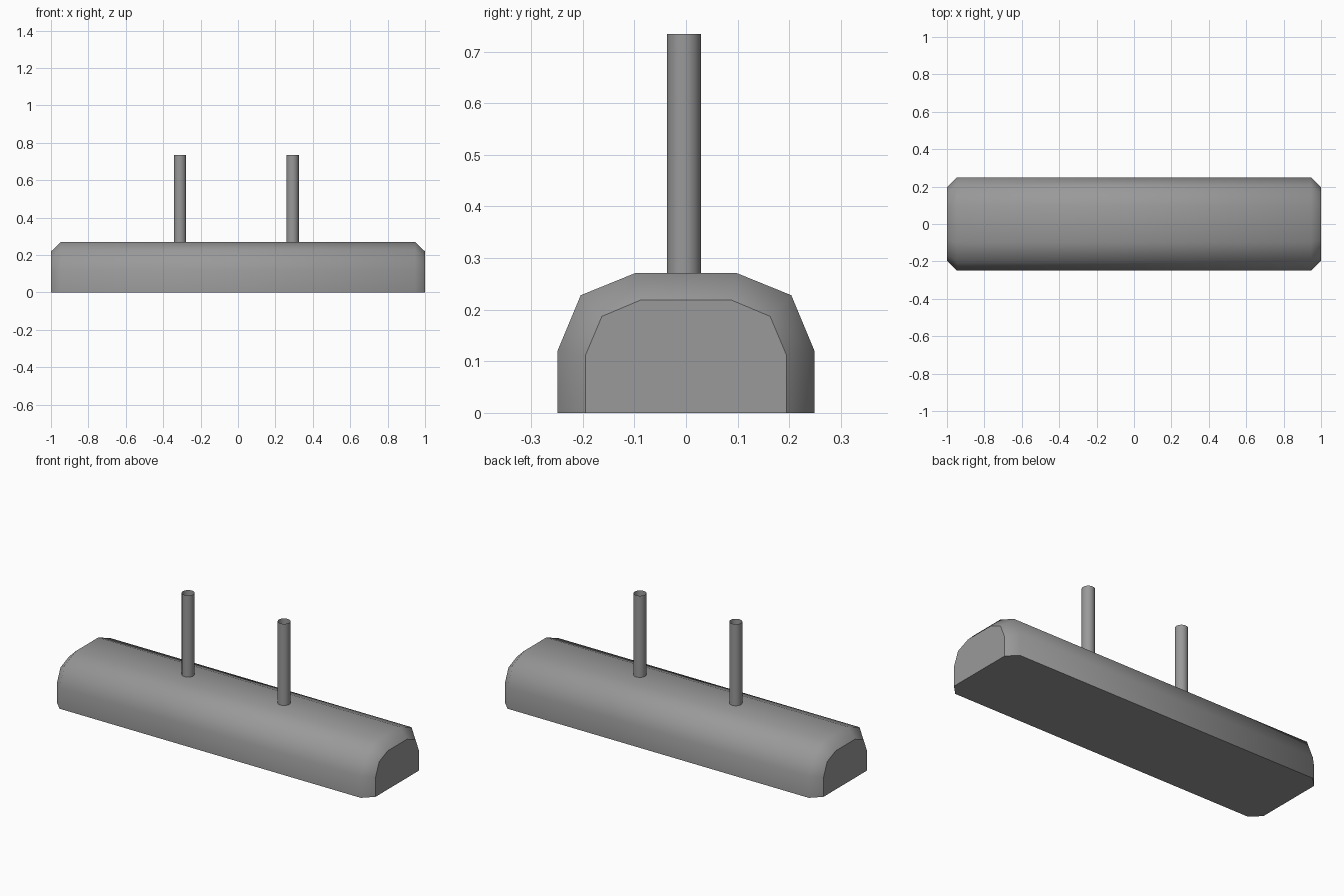
import bpy, bmesh, math

if "Cube" in bpy.data.objects:
    bpy.data.objects.remove(bpy.data.objects["Cube"])

grey = bpy.data.materials.new("mid grey")
grey.diffuse_color = (0.32, 0.32, 0.32, 1)
grey.use_nodes = True
grey.node_tree.nodes["Principled BSDF"].inputs["Base Color"].default_value = grey.diffuse_color


def make_object(name, bm):
    mesh = bpy.data.meshes.new(name)
    bm.to_mesh(mesh)
    bm.free()
    mesh.materials.append(grey)
    obj = bpy.data.objects.new(name, mesh)
    bpy.context.collection.objects.link(obj)
    return obj


# Rounded bar: half profiles (y, z) mirrored, lofted through four sections
FULL = [(0.249, 0), (0.249, 0.12), (0.204, 0.228), (0.098, 0.271)]
END = [(0.195, 0), (0.195, 0.111), (0.163, 0.187), (0.087, 0.219)]
bm = bmesh.new()
rings = []
for x, half in ((-1, END), (-0.946, FULL), (0.946, FULL), (1, END)):
    points = half + [(-y, z) for y, z in reversed(half)]
    rings.append([bm.verts.new((x, y, z)) for y, z in points])
for a, b in zip(rings, rings[1:]):
    for i in range(len(a) - 1):
        bm.faces.new((a[i], a[i + 1], b[i + 1], b[i])).smooth = True
# Flat ends and underside
flat = [bm.faces.new(rings[0]), bm.faces.new(rings[-1])]
flat.append(bm.faces.new([r[0] for r in rings] + [r[-1] for r in reversed(rings)]))
for face in flat:
    for edge in face.edges:
        edge.smooth = False
bmesh.ops.recalc_face_normals(bm, faces=bm.faces)
make_object("rounded_bar", bm)

# Two open tubes standing on the bar
R, Z0, Z1 = 0.033, 0.268, 0.734
for name, x in (("left_tube", -0.31), ("right_tube", 0.292)):
    bm = bmesh.new()
    bmesh.ops.create_cone(bm, cap_ends=False, segments=32, radius1=R, radius2=R, depth=Z1 - Z0)
    for face in bm.faces:
        face.smooth = True
    tube = make_object(name, bm)
    tube.location = (x, -0.004, (Z0 + Z1) / 2)
